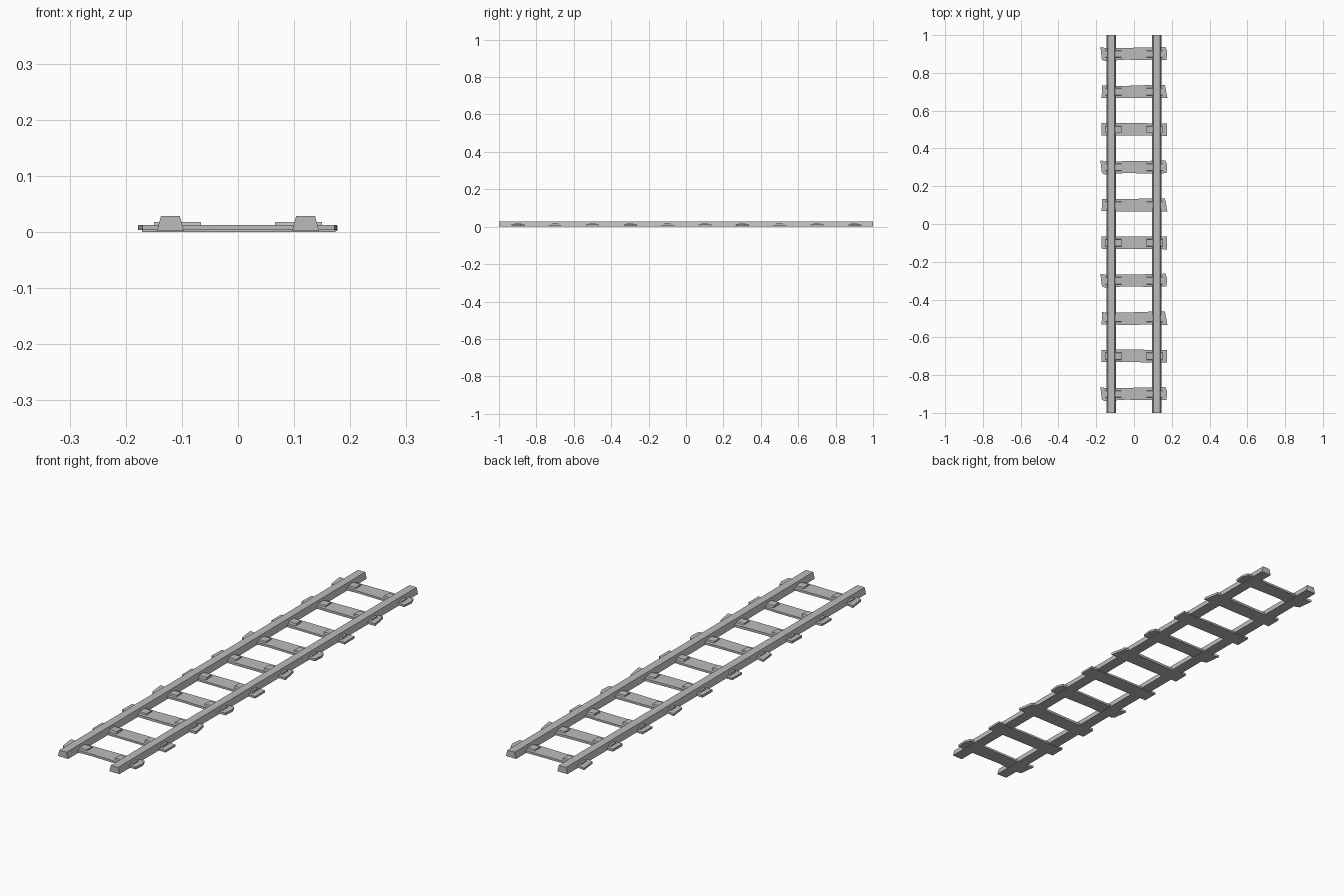
import bpy
import bmesh

cube = bpy.data.objects.get("Cube")
if cube:
    bpy.data.objects.remove(cube, do_unlink=True)

grey = bpy.data.materials.new("plain grey")
grey.use_nodes = True
colour = (0.5, 0.5, 0.5, 1)
grey.diffuse_color = colour
grey.node_tree.nodes["Principled BSDF"].inputs["Base Color"].default_value = colour


def prism(name, outline, direction):
    """Extrude a closed outline of 3D points along a direction."""
    bm = bmesh.new()
    face = bm.faces.new([bm.verts.new(p) for p in outline])
    result = bmesh.ops.extrude_face_region(bm, geom=[face])
    moved = [v for v in result["geom"] if isinstance(v, bmesh.types.BMVert)]
    bmesh.ops.translate(bm, verts=moved, vec=direction)
    bmesh.ops.recalc_face_normals(bm, faces=bm.faces)
    mesh = bpy.data.meshes.new(name)
    bm.to_mesh(mesh)
    bm.free()
    mesh.materials.append(grey)
    obj = bpy.data.objects.new(name, mesh)
    bpy.context.collection.objects.link(obj)
    return obj


# Rails: tapered section running the full length
profile = [(-0.024, 0.002), (0.024, 0.002), (0.017, 0.0286), (-0.017, 0.0286)]
for side, label in ((-1, "right"), (1, "left")):
    outline = [(side * 0.1205 + x, -1, z) for x, z in profile]
    prism("rail_" + label, outline, (0, 2, 0))

# Three hewn sleeper shapes: plan outline, underside and top height
flared = ([(-0.178, 0.037), (-0.15, 0.031), (0.06, 0.034), (0.166, 0.037),
           (0.176, 0.012), (0.172, -0.031), (0.08, -0.033), (-0.04, -0.030),
           (-0.155, -0.037), (-0.170, -0.030)], 0.0035, 0.0125)
straight = ([(-0.171, 0.034), (0.04, 0.035), (0.08, 0.033), (0.174, 0.033),
             (0.174, -0.034), (0.05, -0.032), (-0.171, -0.031)], 0.0, 0.0085)
slanted = ([(-0.170, 0.033), (-0.05, 0.031), (0.09, 0.036), (0.164, 0.036),
            (0.177, -0.034), (0.08, -0.033), (-0.05, -0.034), (-0.171, -0.032)],
           0.002, 0.0122)
shapes = [flared, straight, slanted]

for i in range(10):
    y = -0.9 + 0.2 * i
    plan, bottom, top = shapes[i % 3]
    prism(f"sleeper_{i + 1}", [(px, y + py, bottom) for px, py in plan],
          (0, 0, top - bottom))
    # Fixing plates under each rail
    for side, label in ((-1, "right"), (1, "left")):
        xa, xb = side * 0.066, side * 0.15
        outline = [(xa, y - 0.020, top - 0.002), (xa, y + 0.020, top - 0.002),
                   (xa, y + 0.017, 0.018), (xa, y - 0.017, 0.018)]
        prism(f"plate_{label}_{i + 1}", outline, (xb - xa, 0, 0))
